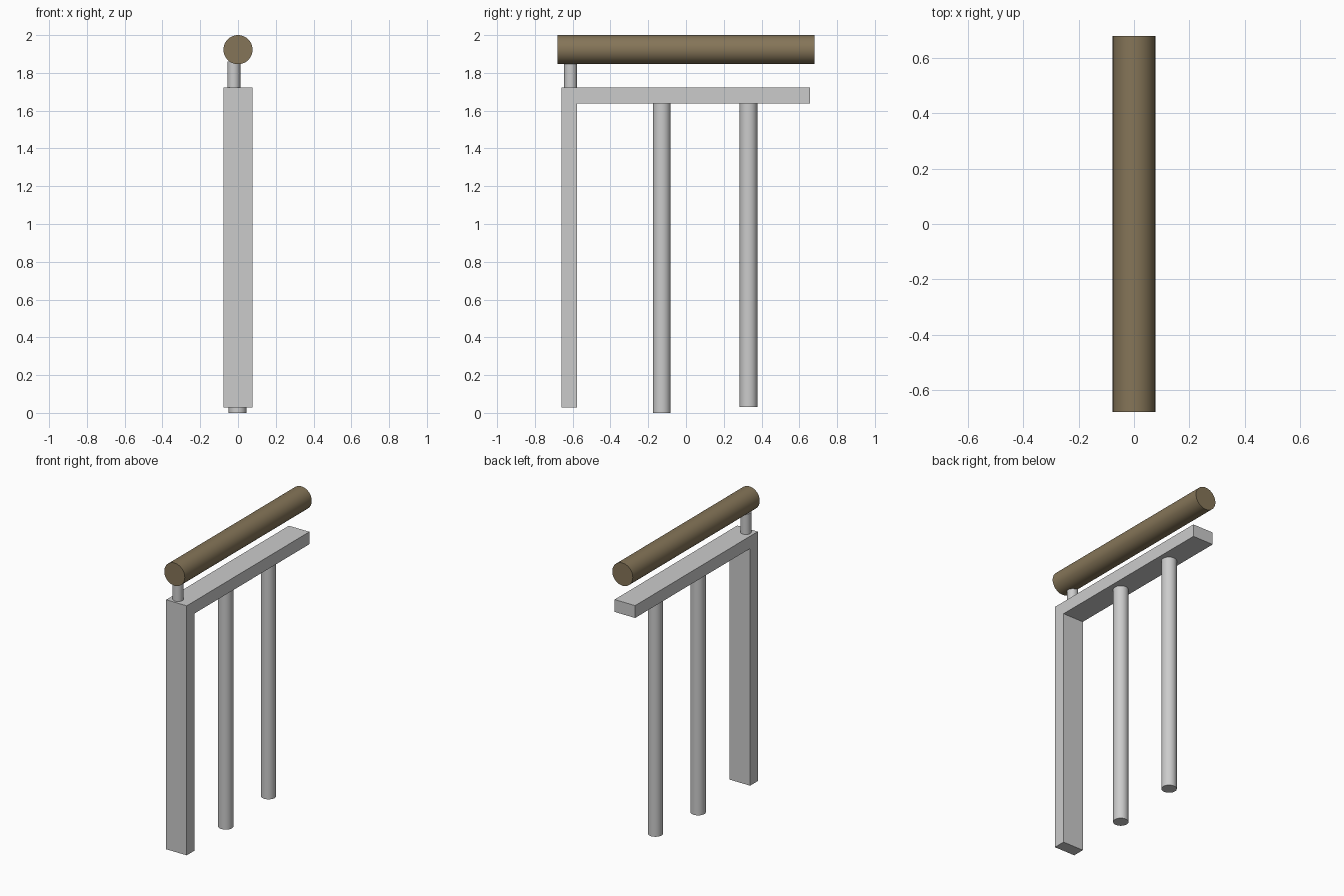
import bpy, bmesh, math

if "Cube" in bpy.data.objects:
    bpy.data.objects.remove(bpy.data.objects["Cube"])


def rod(name, radius, start, length, along_y=False, sides=32):
    """Capped cylinder growing from start along z (or y)."""
    x, y, z = start
    half = length / 2
    centre = (x, y + half, z) if along_y else (x, y, z + half)
    rotation = (math.pi / 2, 0, 0) if along_y else (0, 0, 0)
    bpy.ops.mesh.primitive_cylinder_add(
        vertices=sides, radius=radius, depth=length,
        location=centre, rotation=rotation)
    obj = bpy.context.object
    obj.name = name
    bpy.ops.object.shade_smooth_by_angle()
    return obj


def extruded_profile(name, profile, half_width):
    """Extrude a (y, z) outline along x."""
    bm = bmesh.new()
    face = bm.faces.new([bm.verts.new((-half_width, y, z)) for y, z in profile])
    result = bmesh.ops.extrude_face_region(bm, geom=[face])
    moved = [g for g in result["geom"] if isinstance(g, bmesh.types.BMVert)]
    bmesh.ops.translate(bm, verts=moved, vec=(2 * half_width, 0, 0))
    bmesh.ops.recalc_face_normals(bm, faces=bm.faces)
    mesh = bpy.data.meshes.new(name)
    bm.to_mesh(mesh)
    bm.free()
    obj = bpy.data.objects.new(name, mesh)
    bpy.context.collection.objects.link(obj)
    return obj


# L-shaped frame: flat post and top rail in one piece
extruded_profile("post_and_rail", [
    (-0.66, 0.028), (-0.578, 0.028), (-0.578, 1.638),
    (0.656, 1.638), (0.656, 1.722), (-0.66, 1.722)], 0.077)

# Two round balusters hanging below the rail
rod("middle_baluster", 0.047, (-0.002, -0.128, 0.0), 1.645)
rod("end_baluster", 0.047, (-0.002, 0.331, 0.03), 1.615)

# Short peg holding the handrail
rod("handrail_support", 0.034, (-0.022, -0.611, 1.715), 0.145)

# Round wooden handrail
handrail = rod("handrail", 0.077, (0, -0.681, 1.923), 1.362, along_y=True, sides=48)
wood = bpy.data.materials.new("wood")
wood.diffuse_color = (0.235, 0.178, 0.098, 1)
wood.use_nodes = True
wood.node_tree.nodes["Principled BSDF"].inputs["Base Color"].default_value = wood.diffuse_color
handrail.data.materials.append(wood)
